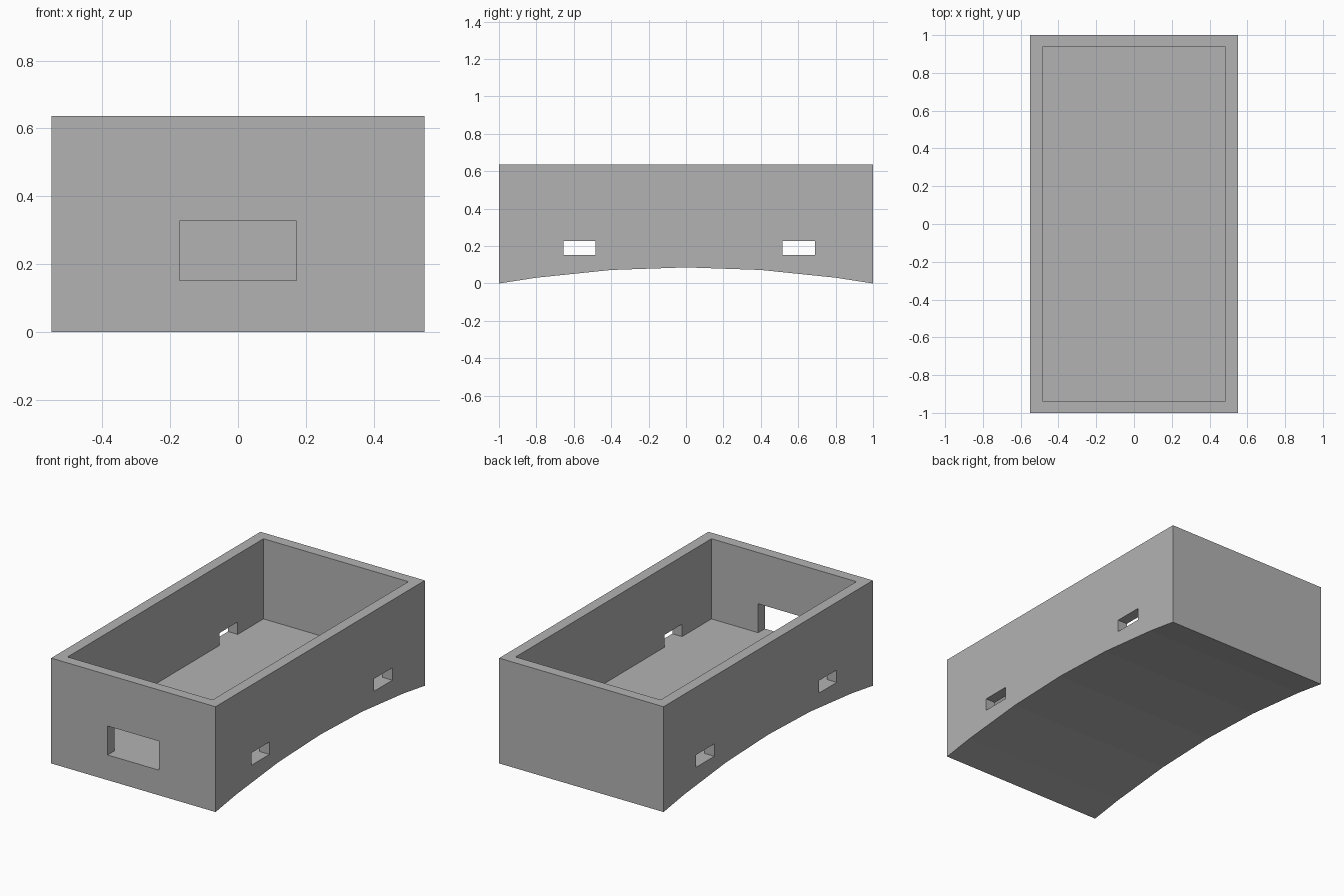
import bpy
import bmesh

default = bpy.data.objects.get("Cube")
if default:
    bpy.data.objects.remove(default, do_unlink=True)

HALF_W, TOP, FLOOR = 0.55, 0.637, 0.152
ARCH_RISE = 0.086

grey = bpy.data.materials.new("plain grey")
grey.use_nodes = True
colour = (0.45, 0.45, 0.45, 1)
grey.diffuse_color = colour
grey.node_tree.nodes["Principled BSDF"].inputs["Base Color"].default_value = colour


def add_object(name, bm):
    bmesh.ops.recalc_face_normals(bm, faces=bm.faces)
    mesh = bpy.data.meshes.new(name)
    bm.to_mesh(mesh)
    bm.free()
    mesh.materials.append(grey)
    obj = bpy.data.objects.new(name, mesh)
    bpy.context.collection.objects.link(obj)
    return obj


def cut_box(target, low, high):
    """Subtract the box between two corners from the target."""
    bm = bmesh.new()
    bmesh.ops.create_cube(bm, size=1)
    for v in bm.verts:
        v.co = [h if c > 0 else l for c, l, h in zip(v.co, low, high)]
    cutter = add_object("cutter", bm)
    cutter.hide_render = True
    mod = target.modifiers.new("cut", "BOOLEAN")
    mod.operation = "DIFFERENCE"
    mod.solver = "EXACT"
    mod.object = cutter
    bpy.context.view_layer.objects.active = target
    bpy.ops.object.modifier_apply(modifier=mod.name)
    bpy.data.objects.remove(cutter, do_unlink=True)


# Block with a faceted arch along its underside
arch = [(y, ARCH_RISE * (1 - y * y)) for y in (-1, -0.8, -0.4, 0, 0.4, 0.8, 1)]
profile = arch + [(1, TOP), (-1, TOP)]
bm = bmesh.new()
side = bm.faces.new([bm.verts.new((-HALF_W, y, z)) for y, z in profile])
ext = bmesh.ops.extrude_face_region(bm, geom=[side])
new_verts = [g for g in ext["geom"] if isinstance(g, bmesh.types.BMVert)]
bmesh.ops.translate(bm, verts=new_verts, vec=(2 * HALF_W, 0, 0))
tray = add_object("open_box", bm)

# Open cavity
cut_box(tray, (-0.485, -0.936, FLOOR), (0.485, 0.936, 1))

# Front window
cut_box(tray, (-0.172, -1.1, FLOOR), (0.172, -0.8, 0.327))

# Slots through both side walls
for y0, y1 in ((-0.655, -0.485), (0.515, 0.69)):
    cut_box(tray, (-0.7, y0, FLOOR), (0.7, y1, 0.227))
